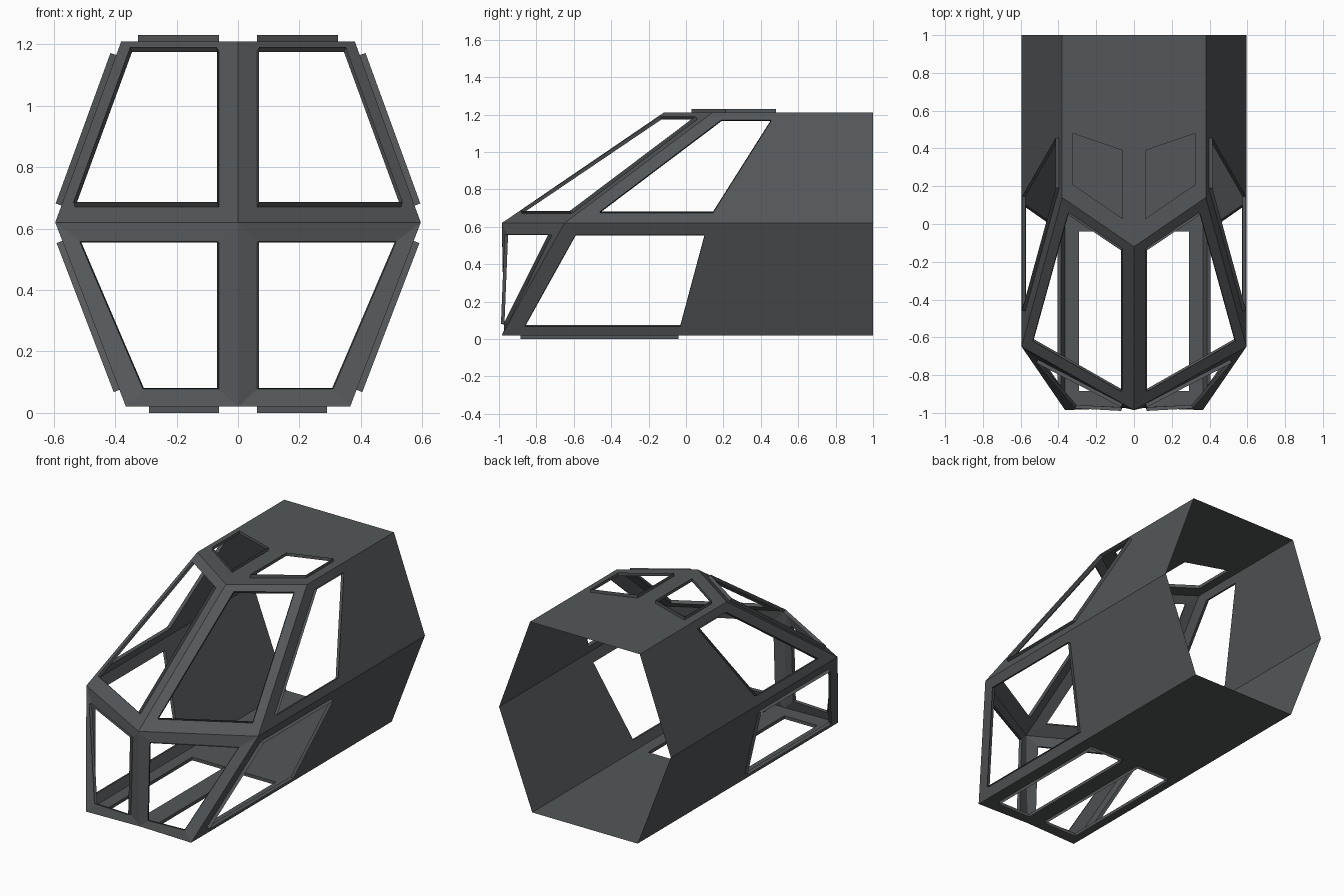
import bpy
import bmesh
from mathutils import Vector

if "Cube" in bpy.data.objects:
    bpy.data.objects.remove(bpy.data.objects["Cube"])

RIM = 0.02            # how far the window rims stand out
CENTRE = Vector((0, 0, 0.62))

grey = bpy.data.materials.new("dark_grey_metal")
grey.diffuse_color = (0.088, 0.095, 0.1, 1)
grey.use_nodes = True
grey.node_tree.nodes["Principled BSDF"].inputs["Base Color"].default_value = grey.diffuse_color

# Hull corner points, right half
NOSE, CHEEK, BACK_MID = (0, -0.985, 0.62), (0.595, -0.65, 0.62), (0.595, 1, 0.62)
BROW, TEMPLE, BACK_TOP = (0, -0.12, 1.21), (0.38, 0.14, 1.21), (0.38, 1, 1.21)
CHIN, JAW, BACK_LOW = (0, -0.973, 0.02), (0.365, -0.985, 0.02), (0.365, 1, 0.02)
ROOF_END, FLOOR_END = (0, 1, 1.21), (0, 1, 0.02)


def mix(a, b, t):
    return a + (b - a) * t


def on_front(quad, points):
    """Place (x, z) points on a front facet: quad = low mid, low side, top side, top mid."""
    a, b, c, d = map(Vector, quad)
    out = []
    for x, z in points:
        v = (z - a.z) / (d.z - a.z)
        left, right = mix(a, d, v), mix(b, c, v)
        out.append(mix(left, right, x / right.x))
    return out


def on_side(low, high, points):
    """Place (y, z) points on a side wall between two long edges."""
    return [Vector((mix(low[0], high[0], (z - low[2]) / (high[2] - low[2])), y, z))
            for y, z in points]


def flat(z, points):
    return [Vector((x, y, z)) for x, y in points]


def finish(name, bm):
    bmesh.ops.remove_doubles(bm, verts=bm.verts, dist=0.0005)
    me = bpy.data.meshes.new(name)
    bm.to_mesh(me)
    bm.free()
    me.materials.append(grey)
    ob = bpy.data.objects.new(name, me)
    bpy.context.collection.objects.link(ob)
    m = ob.modifiers.new("mirror", 'MIRROR')
    m.use_axis[0] = True


def panel(bm, name, outer, hole):
    """Facet with a window opening, plus the raised rim round the opening."""
    outer = [Vector(p) for p in outer]
    n = (outer[2] - outer[0]).cross(outer[3] - outer[1]).normalized()
    mid = sum(outer, Vector()) / 4
    if n.dot(mid - CENTRE) < 0:
        outer, hole, n = outer[::-1], hole[::-1], -n
    rim = bmesh.new()
    for i in range(4):
        j = (i + 1) % 4
        bm.faces.new([bm.verts.new(p) for p in (outer[i], outer[j], hole[j], hole[i])])
        rim.faces.new([rim.verts.new(p) for p in
                       (hole[i], hole[j], hole[j] + n * RIM, hole[i] + n * RIM)])
    finish(name + "_window_rim", rim)


hull = bmesh.new()

# Windscreen and nose
q = (NOSE, CHEEK, TEMPLE, BROW)
panel(hull, "windscreen", q,
      on_front(q, [(0.062, 0.67), (0.53, 0.67), (0.345, 1.175), (0.062, 1.175)]))
q = (CHIN, JAW, CHEEK, NOSE)
panel(hull, "nose", q,
      on_front(q, [(0.062, 0.077), (0.305, 0.077), (0.51, 0.555), (0.062, 0.555)]))

# Upper and lower side walls
panel(hull, "upper_side", (CHEEK, BACK_MID, BACK_TOP, TEMPLE),
      on_side(CHEEK, TEMPLE, [(-0.46, 0.675), (0.145, 0.675), (0.455, 1.165), (0.19, 1.165)]))
panel(hull, "lower_side", (JAW, BACK_LOW, BACK_MID, CHEEK),
      on_side(JAW, CHEEK, [(-0.86, 0.075), (-0.03, 0.075), (0.10, 0.56), (-0.59, 0.56)]))

# Roof and floor
panel(hull, "roof", (BROW, TEMPLE, BACK_TOP, ROOF_END),
      flat(1.21, [(0.062, 0.03), (0.325, 0.21), (0.325, 0.48), (0.062, 0.39)]))
panel(hull, "floor", (CHIN, JAW, BACK_LOW, FLOOR_END),
      flat(0.02, [(0.062, -0.885), (0.29, -0.885), (0.29, -0.04), (0.062, -0.04)]))

finish("cockpit_hull", hull)
